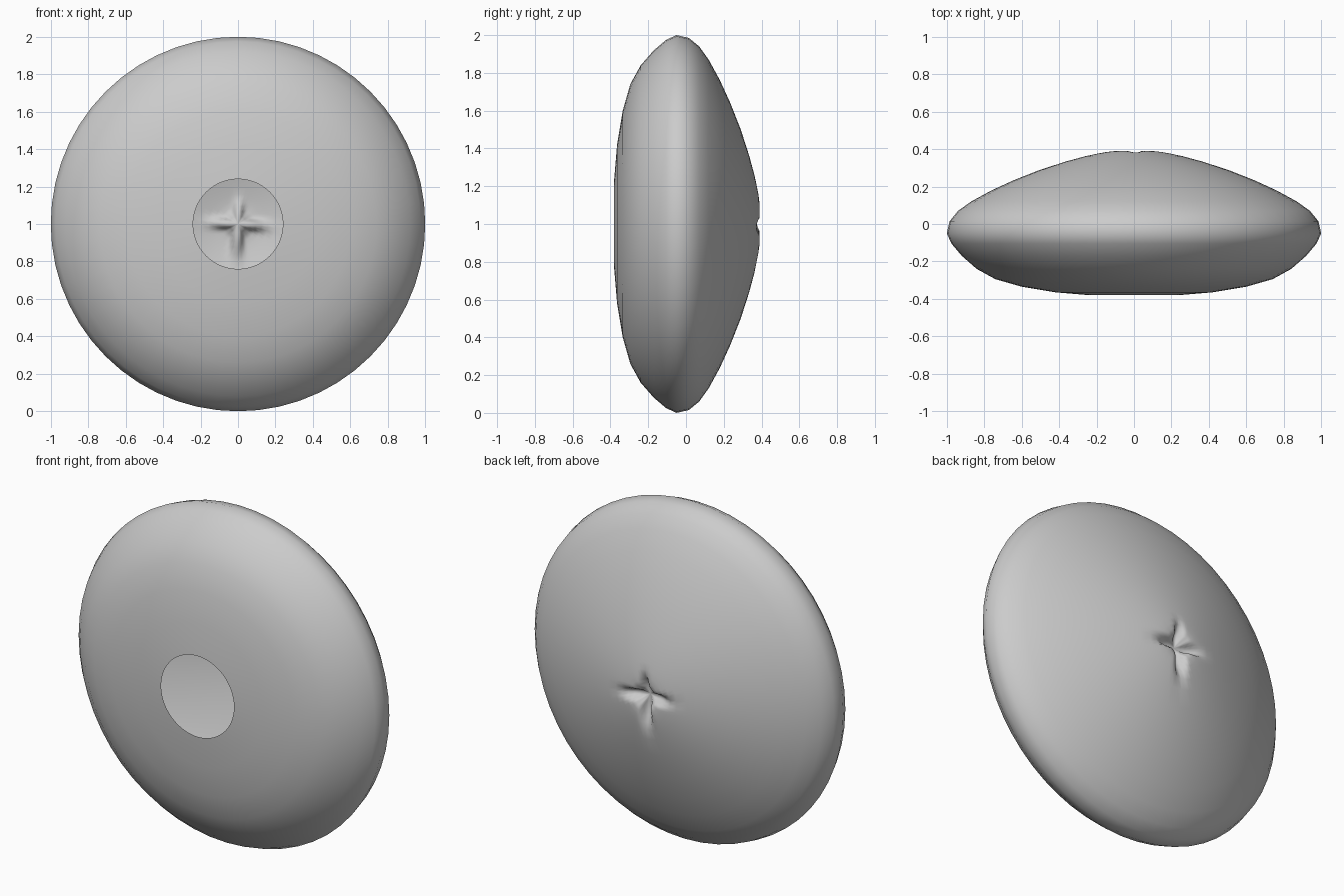
import bpy, bmesh, math

cube = bpy.data.objects.get("Cube")
if cube:
    bpy.data.objects.remove(cube, do_unlink=True)

# One plain grey for the whole shell
grey = bpy.data.materials.new("plain grey")
grey.use_nodes = True
colour = (0.6, 0.6, 0.6, 1)
grey.diffuse_color = colour
grey.node_tree.nodes["Principled BSDF"].inputs["Base Color"].default_value = colour

SEGMENTS = 56
# Radius and depth, from the open front rim round to the pinched back
profile = [(0.24, -0.38), (0.42, -0.365), (0.6, -0.335), (0.74, -0.295),
           (0.84, -0.24), (0.92, -0.17), (0.975, -0.105), (1.0, -0.05),
           (0.985, 0.015), (0.94, 0.07), (0.87, 0.12), (0.76, 0.18),
           (0.64, 0.235), (0.5, 0.29), (0.36, 0.335), (0.26, 0.362),
           (0.2, 0.375), (0.16, 0.383), (0.125, 0.388), (0.095, 0.39),
           (0.07, 0.39), (0.045, 0.39), (0.02, 0.39)]


def pucker(r, angle):
    """Depth of the star-shaped pinch: four uneven creases meeting in a pit."""
    crease = abs(math.cos(2 * angle + 0.1)) ** 5
    reach = 0.055 + crease * (0.085 - 0.03 * math.sin(angle))
    return 0.055 * math.exp(-(r / reach) ** 4)


# Hollow shell, open at the front
bm = bmesh.new()
rings = []
for r, y in profile:
    ring = []
    for i in range(SEGMENTS):
        a = math.tau * i / SEGMENTS
        dent = pucker(r, a) if y > 0.3 else 0
        ring.append(bm.verts.new((r * math.cos(a), y - dent, 1 + r * math.sin(a))))
    rings.append(ring)
for inner, outer in zip(rings, rings[1:]):
    for i in range(SEGMENTS):
        j = (i + 1) % SEGMENTS
        bm.faces.new((inner[i], inner[j], outer[j], outer[i]))

# Bottom of the pinch
pit = bm.verts.new((0, 0.333, 1))
for i in range(SEGMENTS):
    bm.faces.new((rings[-1][i], rings[-1][(i + 1) % SEGMENTS], pit))

bmesh.ops.recalc_face_normals(bm, faces=bm.faces)
# Turn the shell outwards if needed
bm.faces.ensure_lookup_table()
if bm.faces[0].normal.y > 0:
    bmesh.ops.reverse_faces(bm, faces=bm.faces)
mesh = bpy.data.meshes.new("hollow_bun_shell")
bm.to_mesh(mesh)
bm.free()
mesh.materials.append(grey)
shell = bpy.data.objects.new("hollow_bun_shell", mesh)
bpy.context.collection.objects.link(shell)

bpy.ops.object.select_all(action='DESELECT')
shell.select_set(True)
bpy.context.view_layer.objects.active = shell
bpy.ops.object.shade_smooth_by_angle(angle=math.radians(50))
